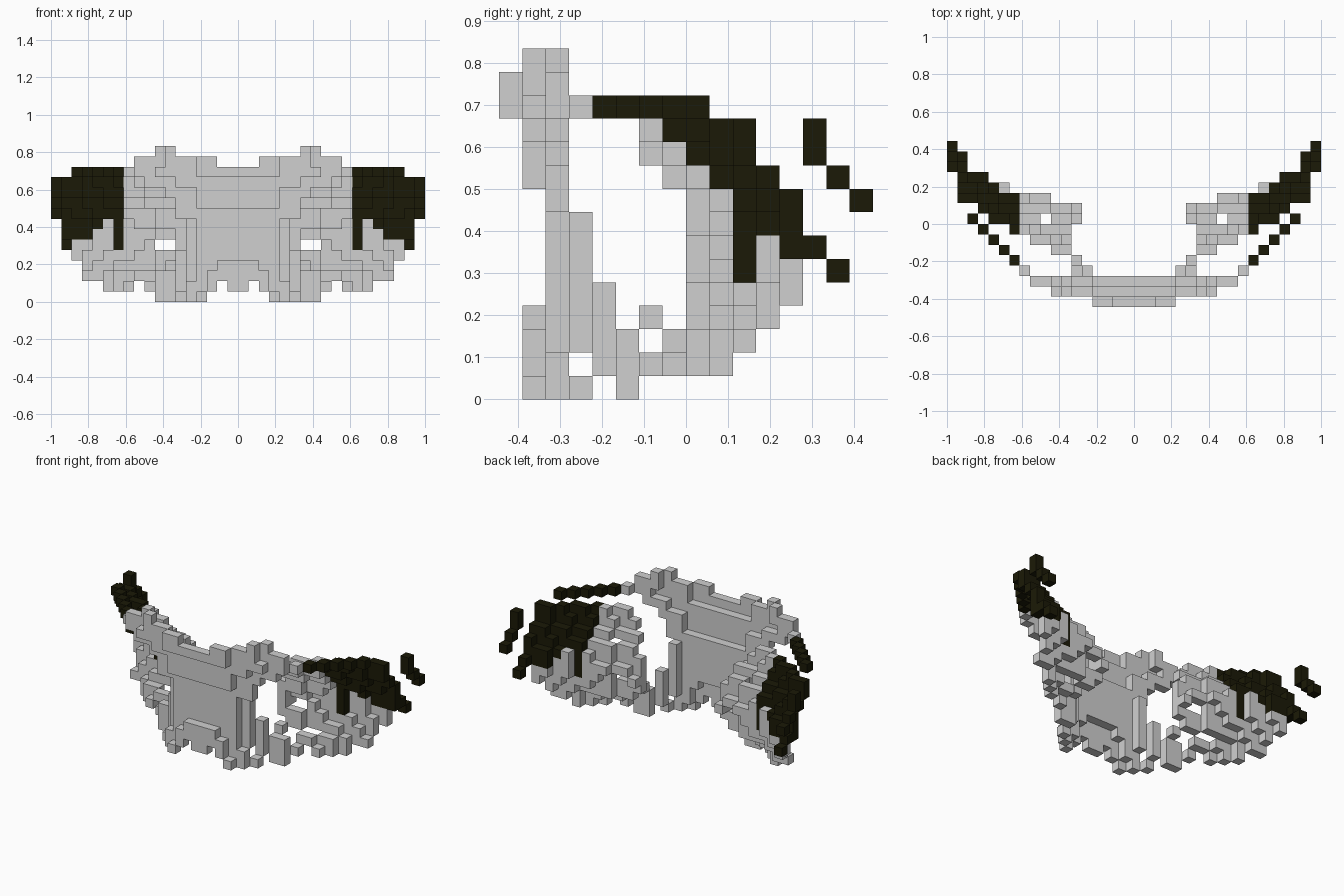
import bpy, bmesh
from itertools import product
from mathutils import Vector

U = 1 / 18  # edge length of one block

cube = bpy.data.objects.get("Cube")
if cube:
    bpy.data.objects.remove(cube)


def material(name, rgb):
    m = bpy.data.materials.new(name)
    m.use_nodes = True
    m.diffuse_color = (*rgb, 1)
    m.node_tree.nodes["Principled BSDF"].inputs["Base Color"].default_value = (*rgb, 1)
    return m


grey = material("light grey", (0.63, 0.63, 0.63))
dark = material("dark olive black", (0.011, 0.01, 0.002))


def box(*spans):
    """Blocks in a cuboid; each span is one index or (first, last)."""
    spans = [s if isinstance(s, tuple) else (s, s) for s in spans]
    return set(product(*(range(a, b + 1) for a, b in spans)))


def stair(x, y, z, step, count):
    """A diagonal run of single blocks."""
    return {(x + n * step[0], y + n * step[1], z + n * step[2]) for n in range(count)}


def wall(y, bottom, widths):
    """An upright slice whose half width is given row by row."""
    return {(x, y, bottom + n) for n, w in enumerate(widths) for x in range(w)}


def curve(z, y, *breaks):
    """One level of a curved shell that steps back a block at each x break."""
    return {(x, y + n, z) for n, (a, b) in enumerate(zip(breaks, breaks[1:]))
            for x in range(a, b)}


OUT = (1, 1, 0)
DOWN = (0, 1, -1)
parts = []


def part(name, mat, half):
    parts.append((name, mat, half | {(-1 - x, y, z) for x, y, z in half}))


# Chin tapering upward, with corner feet stepping back
chin = wall(-7, 1, [3, 3, 2]) - box(1, -7, 1)
part("chin", grey, chin | stair(3, -7, 0, OUT, 3))

# Face plate behind the chin, with side edges stepping back
plate = wall(-6, 1, [5] + [4] * 6 + [6]) - box(1, -6, 1)
plate -= {(x, y + 1, z) for x, y, z in chin}
part("face_plate", grey, plate | box(4, -5, (2, 7)) | box(5, -4, (1, 4)))

# Forehead leaning forward as it rises
part("forehead", grey, wall(-7, 9, [4, 4, 6])
     | box((0, 3), -8, 12) | box((2, 3), -8, 13))

# Brow wings and two small stepped horns
part("brow", grey, box((4, 5), -6, (9, 10)) | box(6, -6, 10) | box((6, 8), -6, 11)
     | box((4, 7), -7, 12) | box((4, 6), -7, 13) | box((8, 9), -6, 12)
     | box((7, 9), -6, 13) | stair(6, -7, 14, OUT, 2) | box(10, -5, 12))

# Jaw line stepping outward and back
part("jaw", grey, box((6, 7), -3, (0, 2)) | box(6, -2, 3) | box(8, -2, 1)
     | stair(10, -1, 1, OUT, 3))

# Side shell from the jaw up to the temple, leaving an eye opening
shell = (curve(2, -1, 8, 10, 12, 13, 15)
         | curve(3, 0, 6, 8, 12, 14, 15)
         | curve(4, 0, 5, 8, 10, 13, 15, 16)
         | curve(5, 1, 8, 9, 12, 14, 16) | box(5, (0, 1), 5)
         | curve(6, 0, 5, 6, 8, 12, 14, 17)
         | curve(7, 0, 5, 8, 10, 12, 14, 17)
         | curve(8, 0, 6, 8, 11, 14, 16, 17)
         | curve(9, -1, 6, 9, 11, 13, 15, 17)
         | curve(10, -2, 7, 9, 11, 13, 15, 17)
         | curve(11, -2, 8, 10, 12, 14, 15, 17))

# Hair covers the outer shell down to a height set per column, with a lock in front
hair_base = {11: 5, 12: 8, 13: 7, 14: 6, 15: 6, 16: 6}
hair = {c for c in shell if c[2] >= hair_base.get(c[0], 99)}
part("cheek", grey, shell - hair)
part("hair", dark, hair)
part("hair_tips", dark, stair(16, 5, 6, DOWN, 2) | box(17, 5, 11) | stair(17, 5, 10, DOWN, 3))

# Thin strap
part("strap", dark, stair(11, -4, 12, OUT, 5))


def build(name, mat, own, occupied):
    """Joins blocks into one mesh, leaving out faces between neighbours."""
    bm = bmesh.new()
    for c in sorted(own):
        for axis, sign in product(range(3), (-1, 1)):
            neighbour = list(c)
            neighbour[axis] += sign
            if tuple(neighbour) in occupied:
                continue
            corners = []
            for s, t in ((0, 0), (1, 0), (1, 1), (0, 1))[::sign]:
                p = Vector(c)
                p[axis] += max(sign, 0)
                p[(axis + 1) % 3] += s
                p[(axis + 2) % 3] += t
                corners.append(bm.verts.new(p * U))
            bm.faces.new(corners)
    bmesh.ops.remove_doubles(bm, verts=bm.verts[:], dist=1e-4)
    bmesh.ops.dissolve_limit(bm, angle_limit=0.01, verts=bm.verts[:], edges=bm.edges[:])
    me = bpy.data.meshes.new(name)
    bm.to_mesh(me)
    bm.free()
    me.materials.append(mat)
    bpy.context.collection.objects.link(bpy.data.objects.new(name, me))


occupied = set().union(*(blocks for _, _, blocks in parts))
for name, mat, blocks in parts:
    build(name, mat, blocks, occupied)
